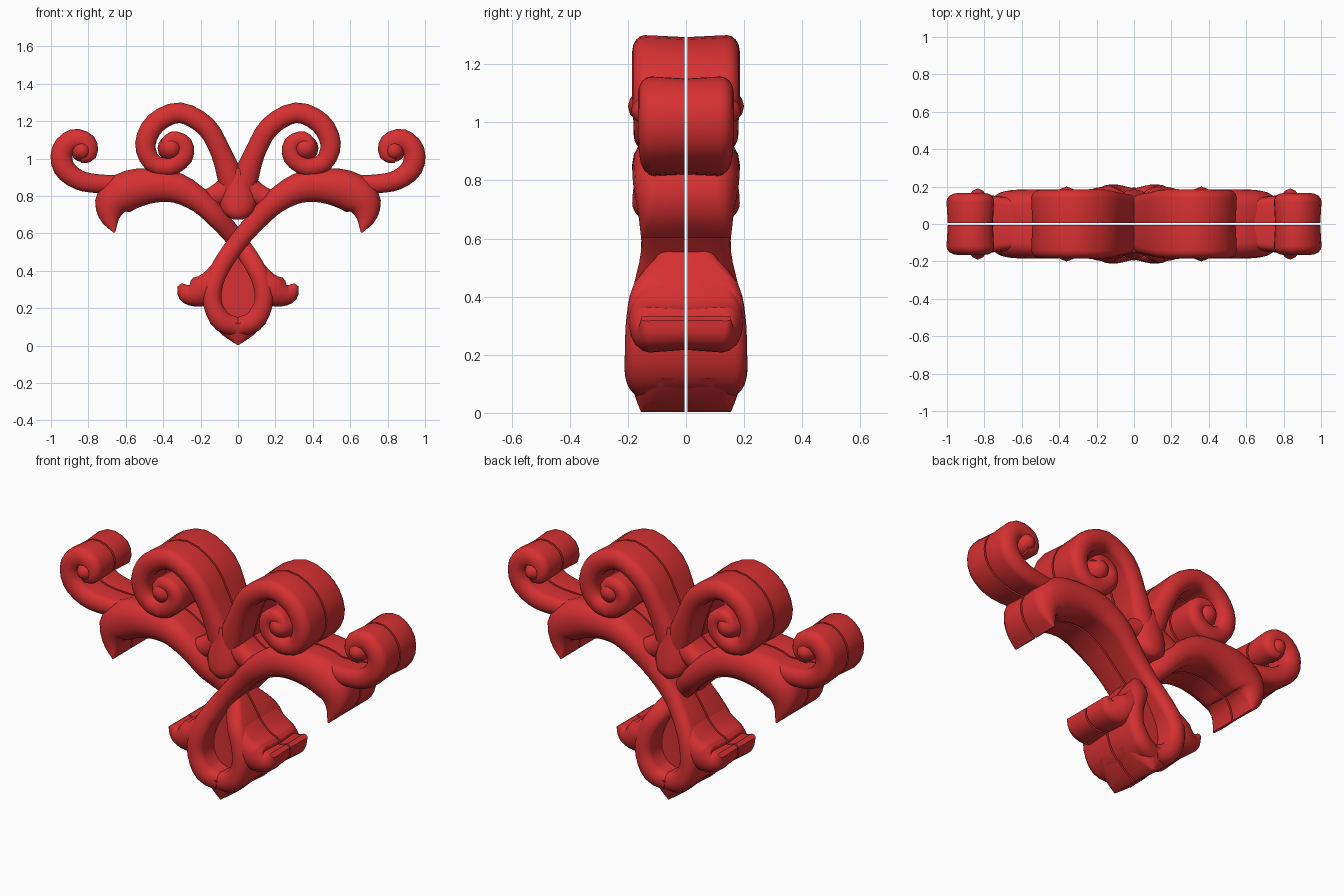
import bpy, bmesh, math
from mathutils import Matrix, Vector

if "Cube" in bpy.data.objects:
    bpy.data.objects.remove(bpy.data.objects["Cube"], do_unlink=True)

red = bpy.data.materials.new("ornament_red")
red.use_nodes = True
red.diffuse_color = (0.68, 0.03, 0.032, 1)
red.node_tree.nodes["Principled BSDF"].inputs["Base Color"].default_value = red.diffuse_color

GAP = 0.005   # half the slit between the front and back castings
ARC = 8       # facets over the rounded face of a strand


def finish(name, bm):
    """Add the mirrored copy for the back casting and make the object."""
    copy = bmesh.ops.duplicate(bm, geom=bm.verts[:] + bm.edges[:] + bm.faces[:])
    mirrored = [g for g in copy["geom"] if isinstance(g, bmesh.types.BMVert)]
    bmesh.ops.scale(bm, verts=mirrored, vec=(1, -1, 1))
    bmesh.ops.recalc_face_normals(bm, faces=bm.faces)
    mesh = bpy.data.meshes.new(name)
    bm.to_mesh(mesh)
    bm.free()
    mesh.materials.append(red)
    obj = bpy.data.objects.new(name, mesh)
    bpy.context.collection.objects.link(obj)
    bpy.ops.object.select_all(action='DESELECT')
    obj.select_set(True)
    bpy.context.view_layer.objects.active = obj
    bpy.ops.object.shade_smooth_by_angle(angle=math.radians(45))


def smooth_path(points, steps=3):
    """Catmull-Rom through (x, z, half width, height) points."""
    pts = [Vector(p) for p in points]
    pts = [pts[0] * 2 - pts[1]] + pts + [pts[-1] * 2 - pts[-2]]
    out = []
    for a, b, c, d in zip(pts, pts[1:], pts[2:], pts[3:]):
        for i in range(steps):
            t = i / steps
            out.append(0.5 * (2 * b + (c - a) * t + (2 * a - 5 * b + 4 * c - d) * t ** 2
                              + (3 * b - a - 3 * c + d) * t ** 3))
    return out + [pts[-2]]


def strand(name, points, side=1, steps=3):
    """Sweep a round faced section, slightly drawn in at the back, along a path."""
    path = smooth_path(points, steps)
    bm = bmesh.new()
    rings = []
    for i, (x, z, w, h) in enumerate(path):
        before, after = path[max(i - 1, 0)], path[min(i + 1, len(path) - 1)]
        along = Vector((after[0] - before[0], after[1] - before[1])).normalized()
        w = max(w, 0.004)
        dome = min(w * 0.8, h * 0.6)
        section = [(w * 0.88, GAP)]
        for k in range(ARC + 1):
            a = math.pi * k / ARC
            section.append((w * math.cos(a), h - dome + dome * math.sin(a)))
        section.append((-w * 0.88, GAP))
        rings.append([bm.verts.new((side * (x - along.y * u), -v, z + along.x * u))
                      for u, v in section])
    for r, s in zip(rings, rings[1:]):
        for k in range(len(r)):
            n = (k + 1) % len(r)
            bm.faces.new((r[k], r[n], s[n], s[k]))
    bm.faces.new(rings[0])
    bm.faces.new(rings[-1])
    finish(name, bm)


def ball(name, x, z, radius, front, side):
    """Bead closing the middle of a scroll."""
    bm = bmesh.new()
    depth = (front - GAP) / 2
    place = Matrix.Translation((side * x, -GAP - depth, z)) @ Matrix.Diagonal((radius, depth, radius, 1))
    bmesh.ops.create_uvsphere(bm, u_segments=12, v_segments=8, radius=1, matrix=place)
    finish(name, bm)


def plate(name, outline, front):
    """Flat filled panel standing on the slit."""
    bm = bmesh.new()
    face = bm.faces.new([bm.verts.new((x, -GAP, z)) for x, z in outline])
    out = bmesh.ops.extrude_face_region(bm, geom=[face])
    moved = [g for g in out["geom"] if isinstance(g, bmesh.types.BMVert)]
    bmesh.ops.translate(bm, verts=moved, vec=(0, GAP - front, 0))
    finish(name, bm)


# Arching arm that crosses the middle and wraps round the teardrop
arm = [(.66, .605, .005, .155), (.685, .69, .06, .165), (.665, .775, .1, .18),
       (.57, .835, .105, .185), (.44, .855, .09, .185), (.32, .84, .08, .185),
       (.2, .77, .065, .18), (.1, .67, .055, .16), (0, .555, .05, .155),
       (-.08, .44, .05, .18), (-.13, .33, .05, .205), (-.135, .22, .05, .21),
       (-.085, .13, .055, .21), (0, .1, .05, .19)]
under_arm = [(x, z, w, h * 0.6 if .5 < z < .6 else h) for x, z, w, h in arm]
# Tall upper scroll, from the central cup round to the inner curl
upper_scroll = [(.0, .76, .06, .15), (.035, .88, .07, .16), (.09, 1.03, .055, .17),
                (.17, 1.17, .055, .185), (.31, 1.245, .055, .185), (.44, 1.19, .057, .185),
                (.495, 1.08, .055, .185), (.46, .98, .05, .18), (.37, .955, .05, .18),
                (.29, 1.01, .05, .18), (.29, 1.08, .045, .18), (.35, 1.105, .04, .18),
                (.385, 1.07, .035, .18)]
# Side scroll running outwards from the arm
side_scroll = [(.6, .865, .045, .13), (.74, .865, .05, .15), (.85, .885, .053, .16),
               (.93, .95, .058, .165), (.94, 1.04, .058, .165), (.88, 1.1, .058, .165),
               (.81, 1.08, .055, .165), (.8, 1.025, .045, .165), (.845, 1.01, .035, .165)]
# Pointed leaf flowing off the strand beside the teardrop
leaf = [(.09, .43, .04, .165), (.145, .345, .06, .195), (.195, .295, .082, .195),
        (.245, .28, .07, .18), (.282, .287, .05, .165), (.312, .325, .014, .155)]

for label, side, path in (("left", 1, arm), ("right", -1, under_arm)):
    strand(label + "_arm", path, side)
    strand(label + "_upper_scroll", upper_scroll, side)
    strand(label + "_side_scroll", side_scroll, side)
    strand(label + "_leaf", leaf, side)
    ball(label + "_upper_bead", .36, 1.055, .07, .2, side)
    ball(label + "_side_bead", .835, 1.04, .058, .19, side)
    # Web joining the scroll stem to the arm
    strand(label + "_web", [(.02, .86, .08, .15), (.1, .81, .06, .15), (.19, .77, .05, .15)], side)

# Rounded cup between the stems
strand("center_cup", [(0, .95, .015, .15), (0, .87, .075, .165), (0, .78, .105, .18),
                      (0, .72, .088, .185), (0, .69, .055, .175), (0, .673, .02, .16)])
# Pointed bud at the foot
strand("bottom_bud", [(0, .12, .15, .195), (0, .055, .082, .175), (0, .003, .004, .155)], steps=2)
# Recessed floor of the teardrop, tucked under the strands
drop = []
for k in range(20):
    a = 2 * math.pi * k / 20
    drop.append((.125 * math.sin(a) * abs(math.sin(a / 2)), .32 + .21 * math.cos(a)))
plate("teardrop_floor", drop, .08)
